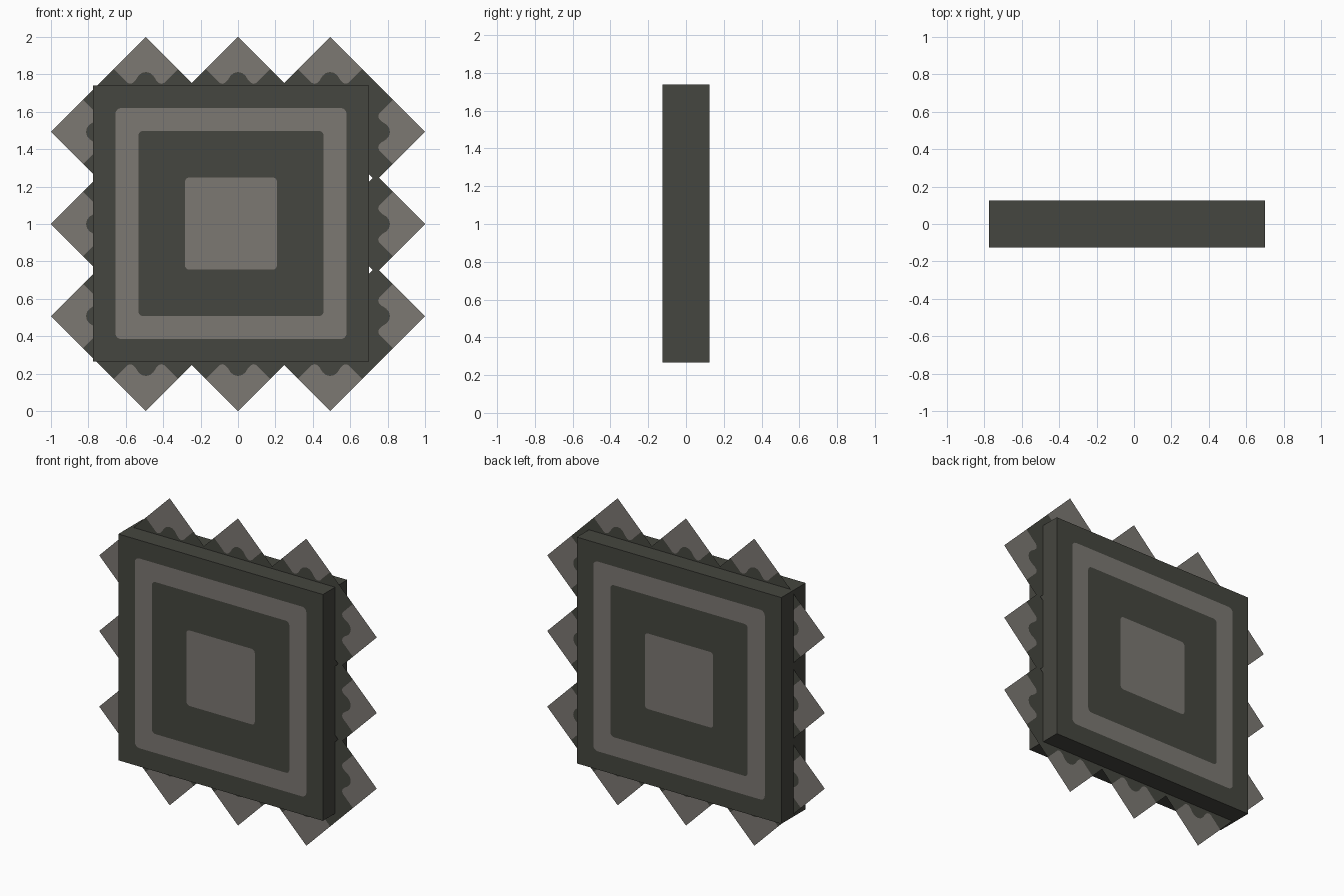
import bpy, bmesh
from math import sin, cos, pi

cube = bpy.data.objects.get("Cube")
if cube:
    bpy.data.objects.remove(cube)


def material(name, color):
    m = bpy.data.materials.new(name)
    m.use_nodes = True
    m.diffuse_color = (*color, 1)
    m.node_tree.nodes["Principled BSDF"].inputs["Base Color"].default_value = (*color, 1)
    return m


DARK, LIGHT = 0, 1
MATERIALS = [material("dark_slate", (0.060, 0.061, 0.050)),
             material("warm_grey", (0.202, 0.188, 0.171))]


def finish(name, bm, location):
    mesh = bpy.data.meshes.new(name)
    bm.to_mesh(mesh)
    bm.free()
    for m in MATERIALS:
        mesh.materials.append(m)
    obj = bpy.data.objects.new(name, mesh)
    obj.location = location
    bpy.context.collection.objects.link(obj)
    return obj


# Body: square slab with concentric inlaid squares on both broad faces
def square_loop(bm, half, y, radius, steps=4):
    loop = []
    for corner in range(4):
        mid = pi / 4 + corner * pi / 2
        sx, sz = (1 if cos(mid) > 0 else -1), (1 if sin(mid) > 0 else -1)
        for i in range(steps + 1):
            a = (corner + i / steps) * pi / 2
            loop.append(bm.verts.new((sx * (half - radius) + radius * cos(a), y,
                                      sz * (half - radius) + radius * sin(a))))
    return loop


HALF, DEPTH = 0.737, 0.125
SQUARES = [(0.246, 0.022), (0.495, 0.025), (0.618, 0.032), (HALF, 0)]  # half size, corner radius
BANDS = [DARK, LIGHT, DARK]

bm = bmesh.new()
front = [square_loop(bm, h, -DEPTH, r) for h, r in SQUARES]
back = [square_loop(bm, h, DEPTH, r) for h, r in SQUARES]
loops = front + back[::-1]
for a, b, mat in zip(loops, loops[1:], BANDS + [DARK] + BANDS[::-1]):
    for i in range(len(a)):
        j = (i + 1) % len(a)
        bm.faces.new((a[i], a[j], b[j], b[i])).material_index = mat
for centre in (front[0], back[0]):
    bm.faces.new(centre).material_index = LIGHT
bmesh.ops.remove_doubles(bm, verts=bm.verts, dist=0.0001)
bmesh.ops.recalc_face_normals(bm, faces=bm.faces)
finish("body", bm, (-0.0375, 0, 1.0025))

# Rim: flat diamonds on the middle plane, three per side, with scalloped light tips
REACH, RIM, SPACING = 0.2625, 0.7375, 0.4925
SCALLOP = [(0.172, 0.0905), (0.115, 0.034), (0.1, 0.018), (0.085, 0.012), (0.07, 0.016),
           (0.056, 0.03), (0.04, 0.055), (0.022, 0.07)]
wave = SCALLOP + [(0, 0.075)] + [(-u, v) for u, v in reversed(SCALLOP)]

bm = bmesh.new()
for side in range(4):
    c, s = round(cos(side * pi / 2)), round(sin(side * pi / 2))
    for k in (-1, 0, 1):
        def vert(u, v):
            u, v = u + k * SPACING, v + RIM
            return bm.verts.new((u * c - v * s, 0, u * s + v * c))
        edge = [vert(u, v) for u, v in wave]
        tip = vert(0, REACH)
        left, base, right = vert(-REACH, 0), vert(0, -REACH), vert(REACH, 0)
        bm.faces.new(edge + [tip]).material_index = LIGHT
        bm.faces.new(edge[::-1] + [right, base, left]).material_index = DARK
for f in bm.faces:
    f.normal_update()
    if f.normal.y > 0:
        f.normal_flip()
finish("diamond_rim", bm, (0, 0, 1.0))
